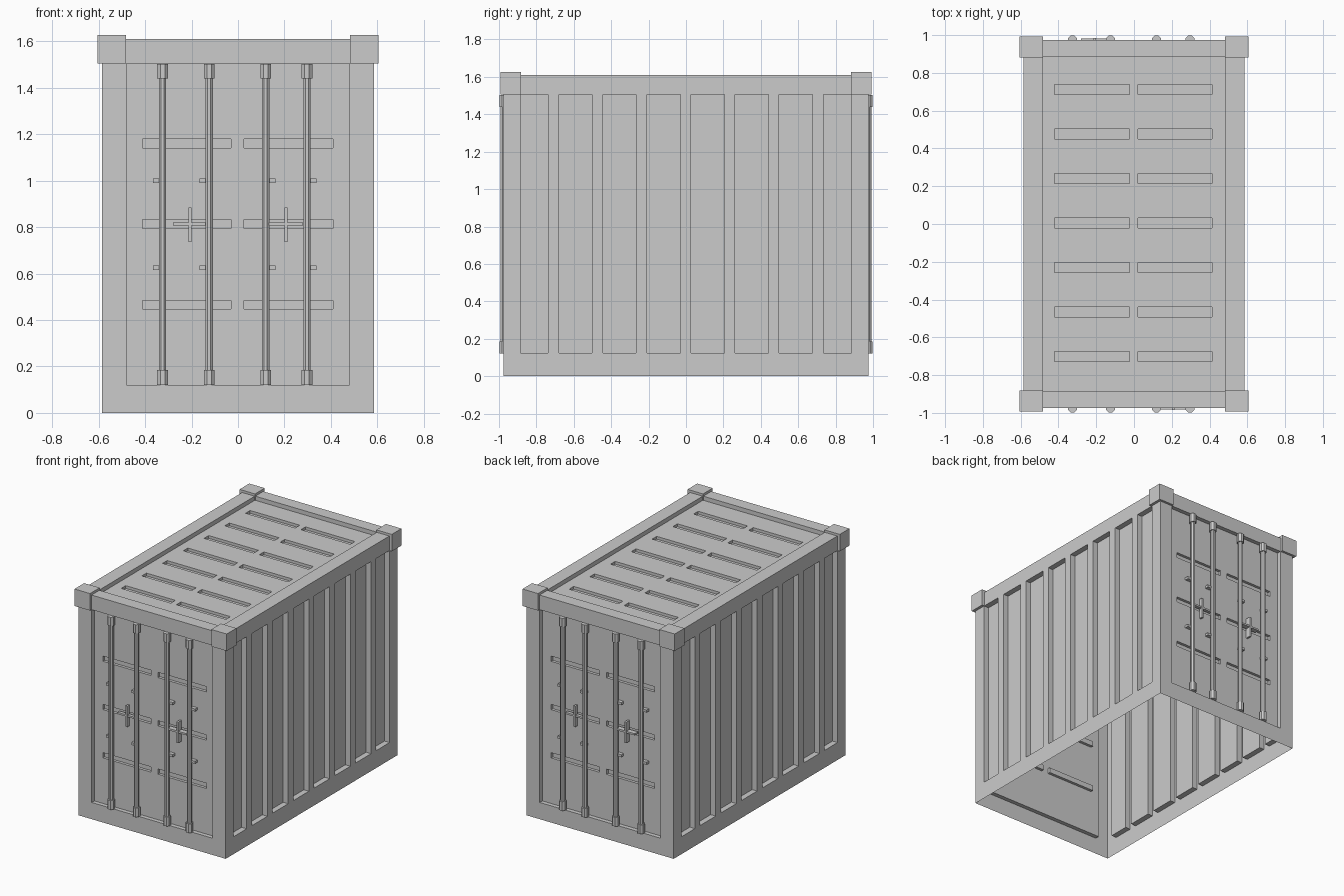
import bpy, bmesh, math
from mathutils import Vector

if "Cube" in bpy.data.objects:
    bpy.data.objects.remove(bpy.data.objects["Cube"])

X, Y, Z = 0.585, 0.975, 1.61      # outer shell half-width, half-length, height


def finish(bm, name):
    me = bpy.data.meshes.new(name)
    bm.to_mesh(me)
    bm.free()
    ob = bpy.data.objects.new(name, me)
    bpy.context.collection.objects.link(ob)
    return ob


def relief(name, bounds, zones, place, outward):
    """Thin stepped sheet: zones are (u0, u1, v0, v1, depth), later ones win."""
    rects = [bounds + (0.0,)] + zones
    us = sorted({r[i] for r in rects for i in (0, 1)})
    vs = sorted({r[i] for r in rects for i in (2, 3)})

    def depth(i, j):
        u, v = (us[i] + us[i + 1]) / 2, (vs[j] + vs[j + 1]) / 2
        return [r[4] for r in rects if r[0] < u < r[1] and r[2] < v < r[3]][-1]

    bm = bmesh.new()

    def quad(*pts):
        bm.faces.new([bm.verts.new(place(*p)) for p in pts])

    nu, nv = len(us) - 1, len(vs) - 1
    for i in range(nu):
        for j in range(nv):
            a, b, c, e, d = us[i], us[i + 1], vs[j], vs[j + 1], depth(i, j)
            quad((a, c, d), (b, c, d), (b, e, d), (a, e, d))
            if i + 1 < nu and depth(i + 1, j) != d:
                n = depth(i + 1, j)
                quad((b, c, d), (b, c, n), (b, e, n), (b, e, d))
            if j + 1 < nv and depth(i, j + 1) != d:
                n = depth(i, j + 1)
                quad((a, e, d), (b, e, d), (b, e, n), (a, e, n))
    bmesh.ops.remove_doubles(bm, verts=bm.verts, dist=1e-5)
    bmesh.ops.recalc_face_normals(bm, faces=bm.faces)
    total = sum((f.normal * f.calc_area() for f in bm.faces), Vector())
    if total.dot(Vector(outward)) < 0:
        bmesh.ops.reverse_faces(bm, faces=bm.faces)
    bmesh.ops.dissolve_limit(bm, angle_limit=0.01, verts=bm.verts, edges=bm.edges)
    return finish(bm, name)


def box(name, x0, x1, y0, y1, z0, z1):
    bm = bmesh.new()
    bmesh.ops.create_cube(bm, size=1)
    for v in bm.verts:
        v.co = ((x0 + x1) / 2 + v.co.x * (x1 - x0),
                (y0 + y1) / 2 + v.co.y * abs(y1 - y0),
                (z0 + z1) / 2 + v.co.z * (z1 - z0))
    return finish(bm, name)


def rod(name, x, y, r, z0, z1):
    bpy.ops.mesh.primitive_cylinder_add(vertices=8, radius=r, depth=z1 - z0,
                                        location=(x, y, (z0 + z1) / 2),
                                        rotation=(0, 0, math.pi / 8))
    bpy.context.object.name = name


# side walls: recessed panel with seven vertical ribs
side = [(-0.885, 0.885, 0.125, 1.505, 0.04)]
side += [(c - 0.029, c + 0.029, 0.125, 1.505, 0.0)
         for c in (-0.708 + 0.2355 * k for k in range(7))]
# end walls: recessed doors with pressed slots
doors = [(-0.48, 0.48, 0.12, 1.505, 0.03)]
doors += [(a, b, z - 0.019, z + 0.019, 0.05)
          for z in (0.466, 0.813, 1.16) for a, b in ((-0.412, -0.03), (0.025, 0.41))]
# roof: recessed panel with two columns of slots
roof = [(-0.485, 0.485, -0.885, 0.885, 0.03)]
roof += [(a, b, y - 0.026, y + 0.026, 0.05)
         for y in (0.005 + 0.2355 * k for k in range(-3, 4))
         for a, b in ((-0.42, -0.025), (0.02, 0.413))]

relief("roof", (-X, X, -Y, Y), roof, lambda u, v, d: (u, v, Z - d), (0, 0, 1))

for s, label in ((-1, "left"), (1, "right")):
    relief(label + "_side_wall", (-Y, Y, 0.0, Z), side,
           lambda u, v, d: (s * (X - d), u, v), (s, 0, 0))

for s, label in ((-1, "front"), (1, "back")):
    relief(label + "_doors", (-X, X, 0.0, Z), doors,
           lambda u, v, d: (u, s * (Y - d), v), (0, s, 0))

    def plate(name, x0, x1, z0, z1, reach):
        ys = sorted((s * 0.945, s * reach))
        box(f"{label}_{name}", x0, x1, *ys, z0, z1)

    # locking bars with end sleeves and small brackets
    for x, t in ((-0.325, -1), (-0.124, -1), (0.119, 1), (0.297, 1)):
        rod(label + "_lock_bar", x, s * 0.975, 0.017, 0.13, 1.495)
        for z0, z1 in ((0.12, 0.185), (1.44, 1.503)):
            rod(label + "_bar_sleeve", x, s * 0.975, 0.025, z0, z1)
        xa, xb = sorted((x, x + t * 0.042))
        for z in (0.625, 1.0):
            plate("bar_bracket", xa, xb, z - 0.009, z + 0.009, 0.972)

    # cross-shaped door handles, one standing prouder than the other
    for t in (-1, 1):
        reach = 0.985 if t == -s else 0.972
        c = t * 0.207
        plate("handle_upright", c - 0.007, c + 0.007, 0.735, 0.885, reach)
        xa, xb = sorted((t * 0.125, t * 0.28))
        plate("handle_lever", xa, xb, 0.807, 0.82, reach - 0.003)

    # top corner blocks
    for t in (-1, 1):
        xa, xb = sorted((t * 0.482, t * 0.605))
        ya, yb = sorted((s * 0.882, s * 0.992))
        box(label + "_corner_block", xa, xb, ya, yb, 1.505, 1.627)
